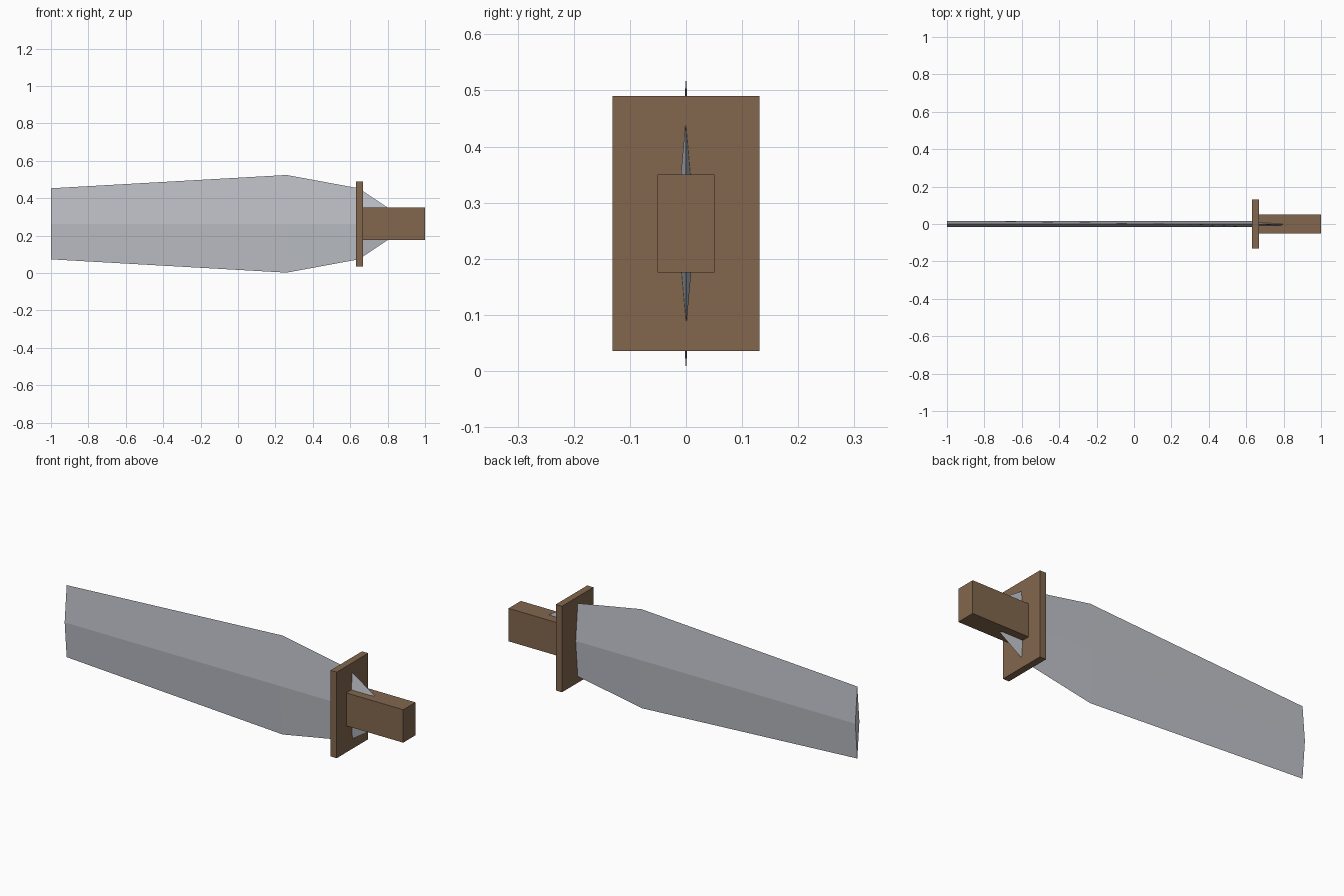
import bpy, bmesh

if "Cube" in bpy.data.objects:
    bpy.data.objects.remove(bpy.data.objects["Cube"])

MID_Z = 0.263


def material(name, color):
    mat = bpy.data.materials.new(name)
    mat.diffuse_color = (*color, 1.0)
    mat.use_nodes = True
    mat.node_tree.nodes["Principled BSDF"].inputs["Base Color"].default_value = mat.diffuse_color
    return mat


steel = material("steel grey", (0.515, 0.533, 0.578))
wood = material("wood brown", (0.223, 0.136, 0.076))


def add_object(name, bm, mat):
    bmesh.ops.recalc_face_normals(bm, faces=bm.faces)
    mesh = bpy.data.meshes.new(name)
    bm.to_mesh(mesh)
    bm.free()
    mesh.materials.append(mat)
    obj = bpy.data.objects.new(name, mesh)
    bpy.context.collection.objects.link(obj)
    return obj


def box(name, x0, x1, half_y, half_z, mat):
    bm = bmesh.new()
    bmesh.ops.create_cube(bm, size=1)
    bmesh.ops.scale(bm, vec=(x1 - x0, 2 * half_y, 2 * half_z), verts=bm.verts)
    bmesh.ops.translate(bm, vec=((x0 + x1) / 2, 0, MID_Z), verts=bm.verts)
    return add_object(name, bm, mat)


# Blade: diamond cross-sections (x, half height, half thickness), with the tang in the handle
sections = [(-1.0, 0.19, 0.017), (0.26, 0.261, 0.017),
            (0.645, 0.19, 0.017), (0.90, 0.02, 0.017)]
bm = bmesh.new()
rings = []
for x, h, t in sections:
    ring = [(x, 0, MID_Z + h), (x, -t, MID_Z), (x, 0, MID_Z - h), (x, t, MID_Z)]
    rings.append([bm.verts.new(p) for p in ring])
for a, b in zip(rings, rings[1:]):
    for i in range(4):
        j = (i + 1) % 4
        bm.faces.new((a[i], a[j], b[j], b[i]))
bm.faces.new(rings[0])
bm.faces.new(rings[-1])
add_object("blade", bm, steel)

# Cross guard and grip
box("guard", 0.632, 0.668, 0.131, 0.227, wood)
box("handle", 0.66, 1.0, 0.051, 0.087, wood)
